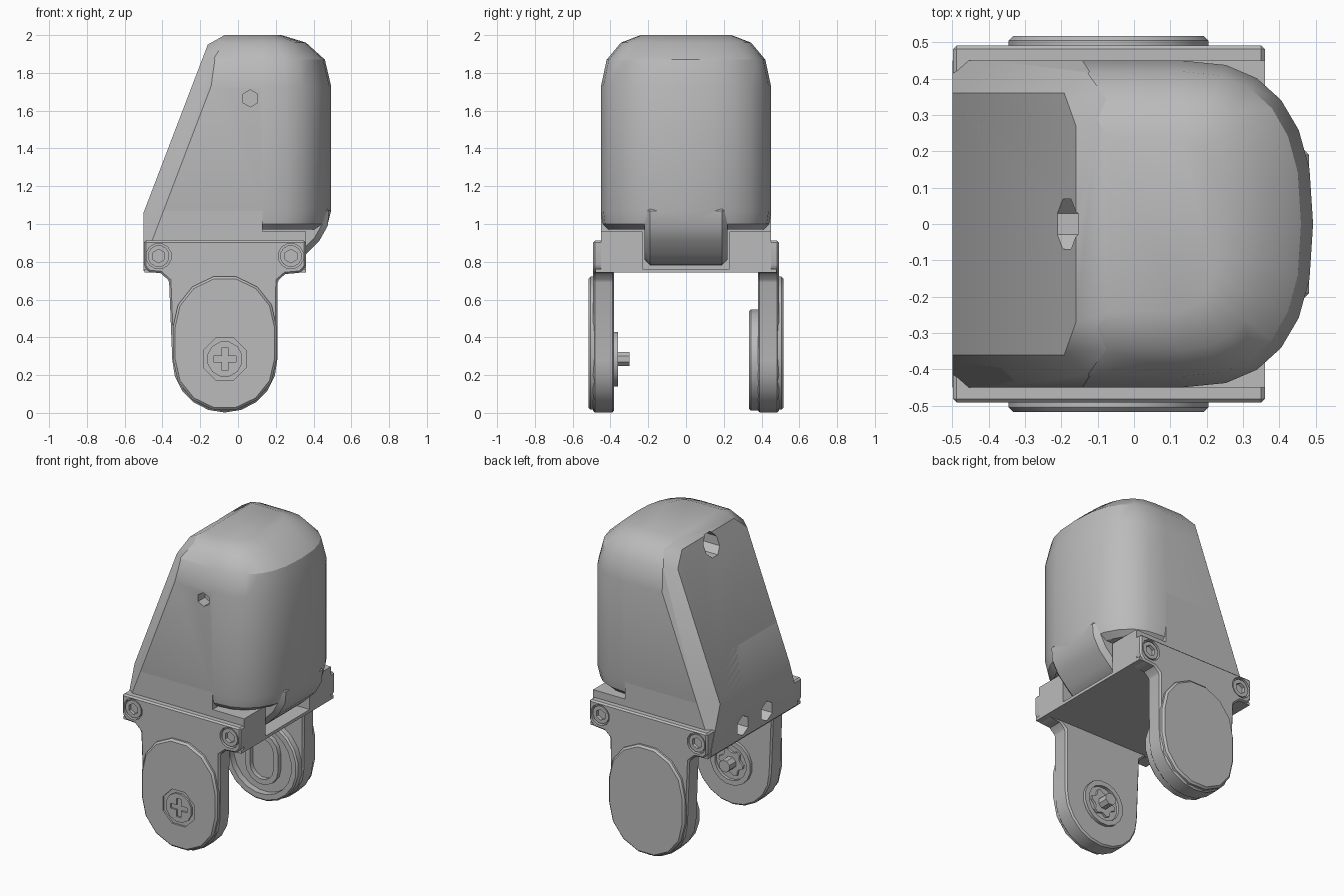
import bpy, bmesh
from math import sin, cos, pi, radians
from mathutils import Vector

cube = bpy.data.objects.get("Cube")
if cube:
    bpy.data.objects.remove(cube, do_unlink=True)

grey = bpy.data.materials.new("plain grey")
grey.use_nodes = True
grey.diffuse_color = (0.5, 0.5, 0.5, 1)
grey.node_tree.nodes["Principled BSDF"].inputs["Base Color"].default_value = (0.5, 0.5, 0.5, 1)
parts = []


def finish(bm, name):
    bmesh.ops.recalc_face_normals(bm, faces=bm.faces[:])
    mesh = bpy.data.meshes.new(name)
    bm.to_mesh(mesh)
    bm.free()
    mesh.materials.append(grey)
    ob = bpy.data.objects.new(name, mesh)
    bpy.context.collection.objects.link(ob)
    parts.append(ob)
    return ob


def loft(bm, rings):
    """Skin a list of equal-length vertex rings and cap both ends."""
    rings = [[bm.verts.new(p) for p in ring] for ring in rings]
    for a, b in zip(rings, rings[1:]):
        for i in range(len(a)):
            j = (i + 1) % len(a)
            bm.faces.new((a[i], a[j], b[j], b[i]))
    bm.faces.new(rings[0])
    bm.faces.new(rings[-1])


def prism(name, outline, y0, y1, axis="y"):
    """Extrude an outline in xz along y, or an outline in yz along x."""
    bm = bmesh.new()
    if axis == "y":
        loft(bm, [[(u, y, v) for u, v in outline] for y in (y0, y1)])
    else:
        loft(bm, [[(x, u, v) for u, v in outline] for x in (y0, y1)])
    return finish(bm, name)


def box(name, x0, x1, y0, y1, z0, z1):
    return prism(name, [(x0, z0), (x1, z0), (x1, z1), (x0, z1)], y0, y1)


def disc(cu, cv, r, n):
    return [(cu + r * cos(2 * pi * (i + 0.5) / n), cv + r * sin(2 * pi * (i + 0.5) / n)) for i in range(n)]


def stadium(cx, r, low, high, n=7):
    """Upright oval made of two half circles."""
    top = [(cx + r * cos(pi * i / n), high + r * sin(pi * i / n)) for i in range(n + 1)]
    return top + [(cx - r * cos(pi * i / n), low - r * sin(pi * i / n)) for i in range(n + 1)]


def apply(ob, mod):
    bpy.context.view_layer.objects.active = ob
    bpy.ops.object.modifier_apply(modifier=mod.name)


def bevel(ob, width):
    mod = ob.modifiers.new("edge", "BEVEL")
    mod.width, mod.segments, mod.limit_method = width, 1, "ANGLE"
    mod.angle_limit = radians(40)
    apply(ob, mod)


def cut(ob, cutter):
    mod = ob.modifiers.new("cut", "BOOLEAN")
    mod.operation, mod.solver, mod.object = "DIFFERENCE", "EXACT", cutter
    apply(ob, mod)
    parts.remove(cutter)
    bpy.data.objects.remove(cutter, do_unlink=True)


# Planes that shape the slanted rear face, its chamfers and rounded corners
n = Vector((-0.934, 0, 0.357))
d = Vector((0.357, 0, 0.934))
low, top = Vector((-0.5, 0, 1.06)), Vector((-0.16, 0, 1.95))
planes = [(low, Vector((-1, 0, 0))), (low, n), (top, Vector((-0.486, 0, 0.874)))]
for s in (1, -1):
    side = Vector((0, s, 0))
    planes.append((low + side * 0.36, n * 0.09 + side * 0.095))
    planes.append((top + side * 0.36 - d * 0.09, n + (d + side) * 0.65))


def trim(bm):
    for co, no in planes:
        bmesh.ops.bisect_plane(bm, geom=bm.verts[:] + bm.edges[:] + bm.faces[:], dist=1e-5,
                               plane_co=co, plane_no=no, clear_outer=True)
        bmesh.ops.holes_fill(bm, edges=bm.edges[:], sides=0)


# Domed housing: D-shaped rings of (height, reach in x, half width)
def d_ring(z, reach, half, steps=12):
    ring = [(-0.8, -half, z)]
    for i in range(steps + 1):
        t = pi * (i / steps - 0.5)
        c, s = max(cos(t), 0), sin(t)
        ring.append((0.13 + (reach - 0.13) * c ** 0.8, half * abs(s) ** 0.8 * (1 if s > 0 else -1), z))
    return ring + [(-0.8, half, z)]


bm = bmesh.new()
loft(bm, [d_ring(*r) for r in ((0.97, 0.43, 0.41), (1.0, 0.475, 0.44), (1.07, 0.493, 0.45),
                               (1.73, 0.493, 0.45), (1.87, 0.46, 0.42), (1.96, 0.36, 0.345),
                               (2.0, 0.23, 0.24))])
trim(bm)
housing = finish(bm, "domed_housing")
cut(housing, prism("side_hole", disc(0.065, 1.665, 0.045, 6), -0.6, -0.38))
cut(housing, prism("rear_hole", disc(0, 1.885, 0.075, 8), -0.6, -0.08, "x"))

# Straight skirt below the housing, with two sockets in its end
bm = bmesh.new()
loft(bm, [[(-0.8, -0.45, z), (0.13, -0.45, z), (0.13, 0.45, z), (-0.8, 0.45, z)] for z in (0.75, 1.3)])
trim(bm)
skirt = finish(bm, "housing_skirt")
for y in (-0.125, 0.125):
    cut(skirt, prism("end_hole", disc(y, 0.83, 0.065, 6), -0.6, -0.38, "x"))

# Chin that sweeps down between two shoulder blocks
chin = prism("chin", [(0.1, 0.78), (0.3, 0.785), (0.36, 0.84), (0.43, 0.91), (0.475, 0.99),
                      (0.485, 1.1), (0.1, 1.1)], -0.22, 0.22)
bevel(chin, 0.03)
box("bracket_floor", -0.495, 0.36, -0.48, 0.48, 0.742, 0.762)

# Bracket side outline: wide tab narrowing into a round-ended leg
CX, PIVOT, R = -0.07, 0.28, 0.278
arc = [(CX - R * cos(pi * i / 10), PIVOT - R * sin(pi * i / 10)) for i in range(11)]
leg_outline = ([(-0.498, 0.912), (-0.498, 0.775), (-0.47, 0.745), (-0.41, 0.74), (-0.365, 0.7)] + arc
               + [(0.21, 0.7), (0.25, 0.735), (0.33, 0.742), (0.36, 0.775), (0.36, 0.912)])

for s, label in ((-1, "front"), (1, "back")):
    box(label + "_shoulder", 0.1, 0.36, s * 0.23, s * 0.45, 0.75, 0.96)
    leg = prism(label + "_leg", leg_outline, s * 0.38, s * 0.492)
    bevel(leg, 0.01)
    # Socket screws sunk in the tab
    for x in (-0.42, 0.28):
        cut(leg, prism("screw_well", disc(x, 0.83, 0.068, 12), s * 0.465, s * 0.6))
        screw = prism(label + "_socket_screw", disc(x, 0.83, 0.058, 12), s * 0.44, s * 0.487)
        cut(screw, prism("socket", disc(x, 0.83, 0.036, 6), s * 0.46, s * 0.6))
    # Oval cover on the outside
    cover = prism(label + "_cover", stadium(CX, 0.275, 0.285, 0.453), s * 0.47, s * 0.517)
    bevel(cover, 0.012)
    if s < 0:
        # Cross-head pivot screw
        cut(cover, prism("pivot_well", disc(CX, 0.285, 0.122, 8), -0.505, -0.6))
        head = prism("pivot_screw", disc(CX, 0.285, 0.095, 12), -0.48, -0.517)
        a, b = 0.06, 0.016
        cross = [(b, a), (b, b), (a, b), (a, -b), (b, -b), (b, -a),
                 (-b, -a), (-b, -b), (-a, -b), (-a, b), (-b, b), (-b, a)]
        cut(head, prism("cross", [(CX + u, 0.285 + v) for u, v in cross], -0.5, -0.6))

# Inner side of the front leg: ringed boss and splined shaft
boss = prism("shaft_boss", disc(CX, 0.285, 0.147, 16), -0.4, -0.36)
cut(boss, prism("boss_recess", disc(CX, 0.285, 0.115, 16), -0.385, -0.2))
gear = []
for i in range(24):
    r = 0.088 if i % 4 < 2 else 0.068
    gear.append((CX + r * cos(2 * pi * i / 24), 0.285 + r * sin(2 * pi * i / 24)))
prism("spline_ring", gear, -0.4, -0.365)
prism("drive_shaft", disc(CX, 0.285, 0.04, 8), -0.4, -0.298)

# Inner side of the back leg: round cup with a raised oval frame
cup = prism("bearing_cup", disc(CX, 0.28, 0.27, 20), 0.333, 0.4)
bevel(cup, 0.01)
cut(cup, prism("cup_recess", disc(CX, 0.28, 0.225, 20), 0.2, 0.375))
frame = prism("oval_frame", stadium(CX, 0.12, 0.23, 0.33), 0.345, 0.39)
cut(frame, prism("frame_slot", stadium(CX, 0.085, 0.23, 0.33), 0.2, 0.375))

# Smooth the curved surfaces, keep hard edges crisp
bpy.ops.object.select_all(action="DESELECT")
for ob in parts:
    ob.select_set(True)
bpy.context.view_layer.objects.active = housing
bpy.ops.object.shade_smooth_by_angle(angle=radians(32))
